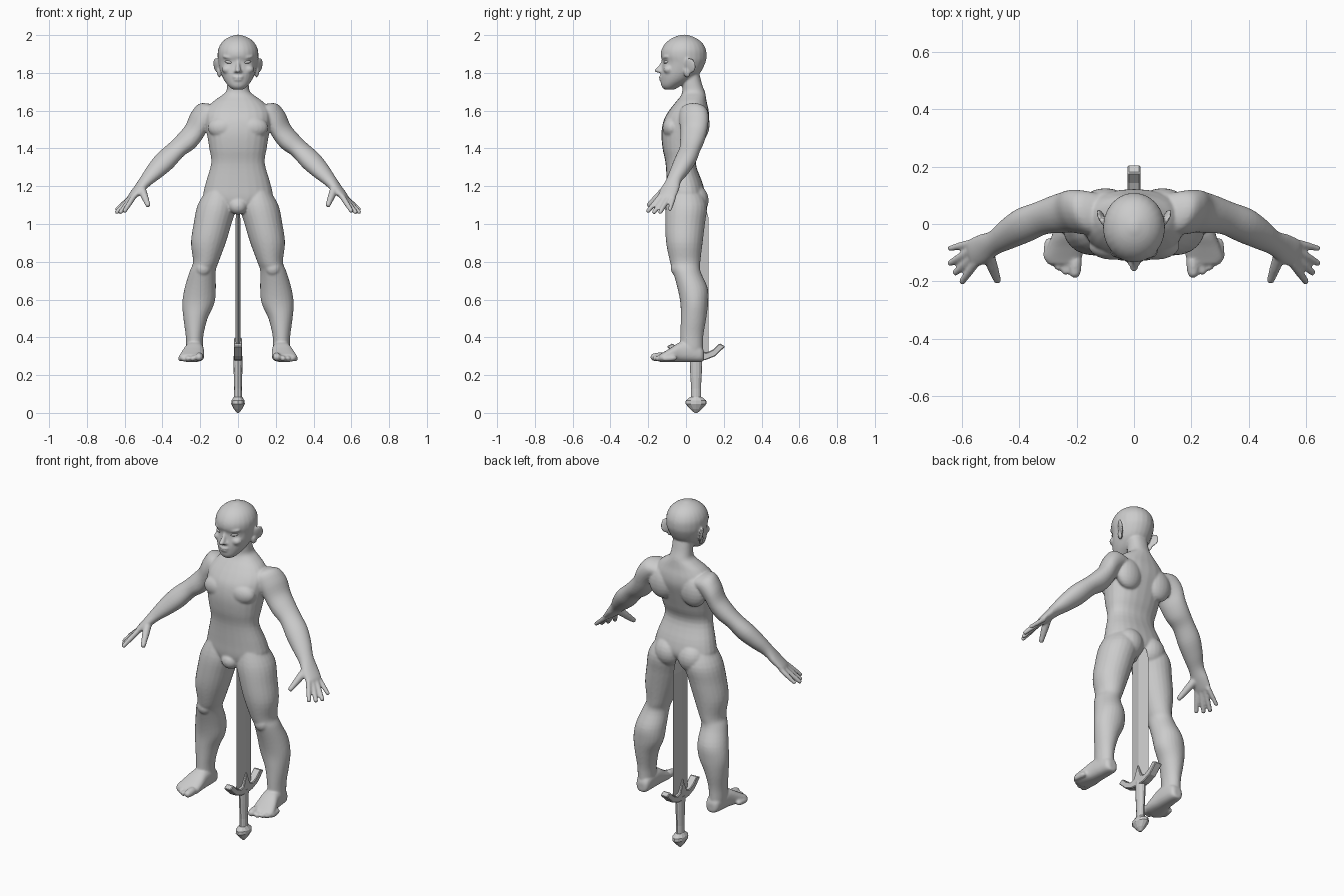
import bpy, bmesh, math
from mathutils import Vector, Matrix

X, Y, Z = Vector((1, 0, 0)), Vector((0, 1, 0)), Vector((0, 0, 1))


def loft(bm, rows, u=X, v=Y, sides=24, sub=4, power=2.0):
    """Skin through (x, y, z, half_u, half_v) sections, spline-smoothed if sub > 1."""
    rows = [[float(c) for c in r] for r in rows]
    pts = []
    for i in range(len(rows) - 1):
        p0, p1, p2, p3 = rows[max(i - 1, 0)], rows[i], rows[i + 1], rows[min(i + 2, len(rows) - 1)]
        for k in range(sub):
            t = k / sub
            pts.append([0.5 * (2 * b + (c - a) * t + (2 * a - 5 * b + 4 * c - d) * t * t
                               + (3 * b - a - 3 * c + d) * t ** 3) if sub > 1 else b
                        for a, b, c, d in zip(p0, p1, p2, p3)])
    pts.append(rows[-1])
    rings = []
    for x, y, z, ru, rv in pts:
        ring = []
        for j in range(sides):
            a = 2 * math.pi * j / sides
            c, s = math.cos(a), math.sin(a)
            c = math.copysign(abs(c) ** (2 / power), c)
            s = math.copysign(abs(s) ** (2 / power), s)
            ring.append(bm.verts.new(Vector((x, y, z)) + u * ru * c + v * rv * s))
        rings.append(ring)
    for a, b in zip(rings, rings[1:]):
        for j in range(sides):
            k = (j + 1) % sides
            bm.faces.new((a[j], a[k], b[k], b[j]))
    bm.faces.new(rings[0])
    bm.faces.new(rings[-1])


def digit(bm, a, b, r0, r1):
    """Rounded finger or toe from base a to tip b."""
    a, b = Vector(a), Vector(b)
    t = (b - a).normalized()
    u = t.orthogonal().normalized()
    rows = [(*(a - t * r0), r0 * .5, r0 * .5), (*a, r0, r0), (*(b - t * r1), r1, r1),
            (*(b - t * r1 * .35), r1 * .78, r1 * .78), (*b, r1 * .25, r1 * .25)]
    loft(bm, rows, u, t.cross(u), sides=12, sub=2)


def blob(bm, c, r, turn=0.0, tilt=0.0):
    """Ellipsoid muscle or facial mass."""
    m = (Matrix.Translation(c) @ Matrix.Rotation(turn, 4, 'Z') @ Matrix.Rotation(tilt, 4, 'Y')
         @ Matrix.Diagonal((*r, 1)))
    bmesh.ops.create_uvsphere(bm, u_segments=20, v_segments=12, radius=1, matrix=m)


def finish(bm, name):
    bmesh.ops.recalc_face_normals(bm, faces=bm.faces[:])
    me = bpy.data.meshes.new(name)
    bm.to_mesh(me)
    bm.free()
    ob = bpy.data.objects.new(name, me)
    bpy.context.collection.objects.link(ob)
    return ob


def by_depth(rows):
    """(z, x, half_width, y_front, y_back) -> loft sections."""
    return [(x, (f + b) / 2, z, w, (b - f) / 2) for z, x, w, f, b in rows]


bm = bmesh.new()
# torso and neck
loft(bm, by_depth([
    (1.055, 0, .035, -.07, .03), (1.09, 0, .11, -.09, .07), (1.14, 0, .18, -.10, .10),
    (1.21, 0, .173, -.102, .09), (1.32, 0, .142, -.108, .052), (1.40, 0, .152, -.124, .075),
    (1.48, 0, .165, -.13, .10), (1.55, 0, .175, -.118, .12), (1.60, 0, .17, -.09, .12),
    (1.645, 0, .135, -.055, .11), (1.675, 0, .095, -.03, .105), (1.70, 0, .064, -.02, .10),
    (1.74, 0, .057, -.02, .085), (1.80, 0, .055, -.02, .07)]), power=2.25)
blob(bm, (0, -.07, 1.095), (.05, .045, .045))
# head
loft(bm, by_depth([
    (1.712, 0, .028, -.115, -.06), (1.73, 0, .05, -.13, -.03), (1.76, 0, .073, -.134, .025),
    (1.80, 0, .091, -.134, .075), (1.855, 0, .104, -.124, .103), (1.89, 0, .108, -.134, .109),
    (1.925, 0, .105, -.129, .105), (1.96, 0, .087, -.106, .085), (1.986, 0, .055, -.07, .05),
    (2.002, 0, .012, -.025, .005)]))
# nose and lips
loft(bm, [(0, -.115, 1.875, .008, .01), (0, -.128, 1.845, .009, .012),
          (0, -.143, 1.815, .015, .02), (0, -.135, 1.802, .012, .015)])
blob(bm, (0, -.151, 1.813), (.014, .017, .012))
blob(bm, (0, -.131, 1.778), (.03, .014, .006))
blob(bm, (0, -.129, 1.764), (.025, .014, .007))

for s in (1, -1):
    # brow, cheek, nostril, ear
    blob(bm, (s * .047, -.106, 1.882), (.036, .017, .010), s * .3, -s * .15)
    blob(bm, (s * .055, -.09, 1.818), (.03, .03, .024))
    blob(bm, (s * .014, -.135, 1.808), (.009, .012, .008))
    blob(bm, (s * .113, .022, 1.838), (.009, .034, .042), -s * .45, s * .2)
    blob(bm, (s * .102, .005, 1.80), (.010, .018, .026), -s * .3, s * .2)
    # glute, chest and shoulder blade masses
    blob(bm, (s * .075, .045, 1.125), (.082, .075, .085))
    blob(bm, (s * .075, -.075, 1.51), (.085, .05, .06))
    blob(bm, (s * .10, .075, 1.53), (.08, .05, .09))
    # arm and palm
    arm = [(.08, .04, 1.59, .055, .06), (.15, .04, 1.592, .067, .078), (.20, .042, 1.55, .061, .08),
           (.235, .04, 1.485, .056, .072), (.275, .032, 1.437, .056, .066),
           (.325, .02, 1.395, .050, .058), (.386, -.005, 1.335, .055, .06),
           (.44, -.035, 1.28, .047, .052), (.487, -.065, 1.23, .034, .042),
           (.525, -.085, 1.185, .026, .05), (.56, -.101, 1.147, .019, .05),
           (.572, -.107, 1.135, .012, .044)]
    loft(bm, [(s * r[0], *r[1:]) for r in arm],
         Vector((s * .707, 0, .707)), Vector((s * .25, .97, 0)))
    # fingers and thumb
    for a, b, r0, r1 in [((.572, -.067, 1.138), (.648, -.087, 1.072), .014, .011),
                         ((.570, -.092, 1.138), (.647, -.140, 1.057), .015, .012),
                         ((.562, -.115, 1.138), (.628, -.174, 1.056), .015, .012),
                         ((.552, -.136, 1.145), (.604, -.206, 1.063), .015, .012),
                         ((.510, -.105, 1.185), (.474, -.204, 1.094), .023, .014)]:
        digit(bm, (s * a[0], *a[1:]), (s * b[0], *b[1:]), r0, r1)
    # leg
    leg = [(1.19, .10, .06, -.08, .07), (1.10, .112, .102, -.105, .11), (1.0, .135, .100, -.11, .10),
           (.90, .157, .092, -.105, .088), (.80, .170, .068, -.085, .076),
           (.75, .187, .069, -.07, .077), (.66, .20, .083, -.045, .115), (.58, .21, .085, -.03, .117),
           (.50, .225, .064, -.028, .107), (.41, .23, .047, -.03, .092), (.34, .23, .044, -.03, .09),
           (.29, .228, .038, -.02, .085)]
    loft(bm, by_depth([(z, s * x, w, f, b) for z, x, w, f, b in leg]))
    blob(bm, (s * .185, -.05, .765), (.04, .03, .04))
    # foot and toes
    foot = [(.225, .095, .302, .022, .025), (.226, .08, .312, .038, .042), (.228, .03, .323, .046, .054),
            (.232, -.03, .322, .052, .053), (.24, -.08, .307, .062, .038),
            (.247, -.12, .295, .065, .026), (.25, -.14, .29, .05, .02)]
    loft(bm, [(s * r[0], *r[1:]) for r in foot], X, Z, power=2.5)
    for x0, x1, tip, r in [(.205, .207, -.188, .023), (.236, .240, -.178, .016), (.26, .265, -.163, .016),
                           (.281, .287, -.146, .015), (.298, .306, -.125, .015)]:
        digit(bm, (s * x0, tip + .06, .275 + r), (s * x1, tip, .271 + r), r, r * .9)

# fuse the masses into one smooth skin
body = finish(bm, "body")
fuse = body.modifiers.new("fuse", 'REMESH')
fuse.mode, fuse.voxel_size, fuse.use_smooth_shade = 'VOXEL', .006, True
soft = body.modifiers.new("soften", 'SMOOTH')
soft.factor, soft.iterations = .5, 5

# eyes
bm = bmesh.new()
for s in (1, -1):
    blob(bm, (s * .045, -.099, 1.857), (.024, .019, .010), s * .3, -s * .15)
for f in bm.faces:
    f.smooth = True
finish(bm, "eyes")

# sword: blade, grip, pommel share one long axis
SY = .053


def sword_part(name, rows, sides, sub=1):
    b = bmesh.new()
    loft(b, [(0, SY, z, w, d) for z, w, d in rows], sides=sides, sub=sub)
    return finish(b, name)


sword_part("sword_blade", [(.30, .014, .067), (1.03, .012, .067), (1.09, .009, .05), (1.15, .002, .004)], 4)
sword_part("sword_grip", [(.07, .022, .028), (.13, .02, .026), (.22, .023, .031), (.30, .025, .034)], 12)
sword_part("sword_pommel", [(.085, .022, .03), (.065, .035, .054), (.048, .036, .056),
                            (.02, .022, .03), (.0, .006, .008)], 12)

# crescent guard with a central peak
half = [(.05, .28), (.10, .30), (.155, .352), (.125, .368), (.09, .335), (.055, .318), (.03, .325)]
outline = [(0, .275)] + half + [(0, .40)] + [(-y, z) for y, z in reversed(half)]
bm = bmesh.new()
face = bm.faces.new([bm.verts.new((-.022, SY + y, z)) for y, z in outline])
ext = bmesh.ops.extrude_face_region(bm, geom=[face])
bmesh.ops.translate(bm, vec=(.044, 0, 0), verts=[g for g in ext["geom"] if isinstance(g, bmesh.types.BMVert)])
guard = finish(bm, "sword_guard")
bev = guard.modifiers.new("bevel", 'BEVEL')
bev.width, bev.segments = .004, 1
